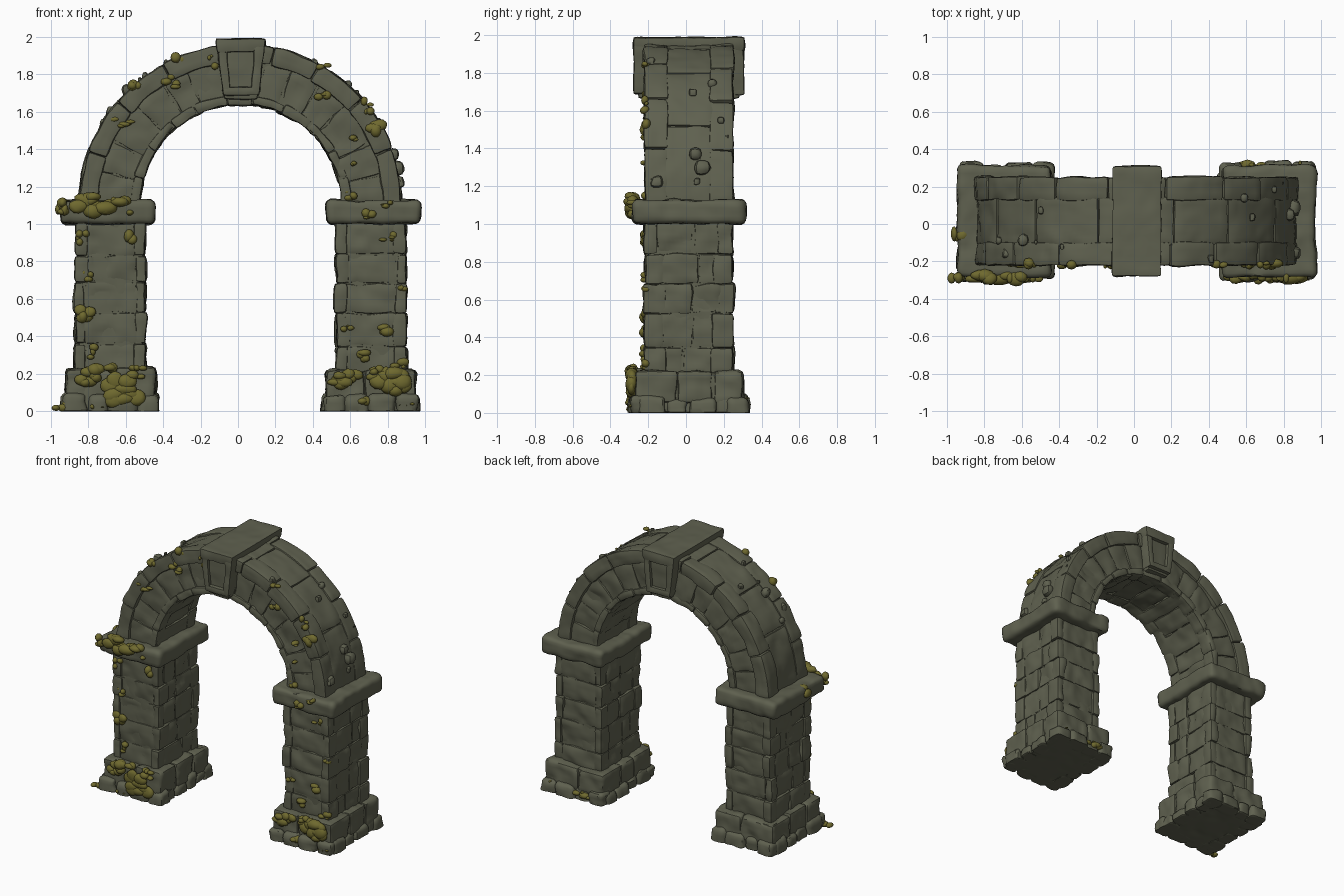
import bpy, bmesh, math, random
from mathutils import Vector, noise

if "Cube" in bpy.data.objects:
    bpy.data.objects.remove(bpy.data.objects["Cube"])

random.seed(11)
U = random.uniform
CX, CY = 0.015, 0.015      # arch axis
ZC, R = 1.10, 0.70         # arch centre height, mean radius


def material(name, rgb):
    m = bpy.data.materials.new(name)
    m.diffuse_color = (*rgb, 1)
    m.use_nodes = True
    m.node_tree.nodes["Principled BSDF"].inputs["Base Color"].default_value = m.diffuse_color
    return m


STONE = material("grey_green_stone", (0.114, 0.118, 0.078))
MOSS = material("yellow_moss", (0.158, 0.142, 0.028))


def roughen(t, amp):
    """Push vertices along their normals with noise and chipped hollows."""
    t.normal_update()
    off = Vector((U(0, 50), U(0, 50), U(0, 50)))
    for v in t.verts:
        p = v.co
        d = noise.noise(p * 7 + off) + 0.5 * noise.noise(p * 17 + off)
        d -= 1.5 * max(0, noise.noise(p * 10 - off) - 0.25)
        v.co = p + v.normal * d * amp
        v.co.z = max(v.co.z, 0)


def merge(bm, t):
    me = bpy.data.meshes.new("tmp")
    t.to_mesh(me)
    t.free()
    bm.from_mesh(me)
    bpy.data.meshes.remove(me)


def block(bm, lo, hi, r=0.014, amp=0.012, step=0.022, warp=None):
    """Rounded, gridded, roughened stone block between two corners."""
    lo, hi = Vector(lo), Vector(hi)
    t = bmesh.new()
    bmesh.ops.create_cube(t, size=1)
    for v in t.verts:
        v.co = Vector(lo[i] + (v.co[i] + 0.5) * (hi[i] - lo[i]) for i in range(3))
    for i in range(3):
        n = max(3, round((hi[i] - lo[i]) / step))
        no = Vector((0, 0, 0))
        no[i] = 1
        for k in range(1, n):
            co = lo.copy()
            co[i] += (hi[i] - lo[i]) * k / n
            bmesh.ops.bisect_plane(t, geom=t.verts[:] + t.edges[:] + t.faces[:],
                                   plane_co=co, plane_no=no)
    for v in t.verts:
        c = Vector(min(max(v.co[i], lo[i] + r), hi[i] - r) for i in range(3))
        d = v.co - c
        if d.length > 1e-6:
            v.co = c + d.normalized() * r
        if warp:
            v.co = warp(v.co)
    roughen(t, amp)
    merge(bm, t)


def finish(bm, name, mat, angle=38):
    me = bpy.data.meshes.new(name)
    bm.to_mesh(me)
    bm.free()
    me.materials.append(mat)
    ob = bpy.data.objects.new(name, me)
    bpy.context.collection.objects.link(ob)
    bpy.ops.object.select_all(action='DESELECT')
    ob.select_set(True)
    bpy.context.view_layer.objects.active = ob
    bpy.ops.object.shade_smooth_by_angle(angle=math.radians(angle))


def cuts(a, b, n, jit):
    return [a + (b - a) * i / n + (U(-jit, jit) if 0 < i < n else 0) for i in range(n + 1)]


def pairs(a):
    return list(zip(a, a[1:]))


for side, label in ((-1, "left"), (1, "right")):
    # pillar: core, corner quoins and face stones in courses
    px, hx, hy = CX + side * 0.695, 0.19, 0.235
    bm = bmesh.new()
    block(bm, (px - 0.172, CY - 0.217, 0.1), (px + 0.172, CY + 0.217, 1.05), amp=0.008)
    for z0, z1 in pairs(cuts(0.2, 1.01, 5, 0.03)):
        for sx in (-1, 1):
            for sy in (-1, 1):
                w, d = U(0.05, 0.075), U(0.07, 0.12)
                ex, ey = hx + U(-0.006, 0.006), hy + U(-0.006, 0.006)
                xs = sorted((px + sx * (ex - w), px + sx * ex))
                ys = sorted((CY + sy * (ey - d), CY + sy * ey))
                block(bm, (xs[0], ys[0], z0), (xs[1], ys[1], z1))
            e = hx - U(0.0, 0.012)
            xs = sorted((px + sx * 0.1, px + sx * e))
            for y0, y1 in pairs(cuts(CY - 0.17, CY + 0.17, 2, 0.05)):
                block(bm, (xs[0], y0, z0), (xs[1], y1, z1), amp=0.016)
            e = hy - U(0.004, 0.014)
            ys = sorted((CY + sx * 0.12, CY + sx * e))
            block(bm, (px - 0.14, ys[0], z0), (px + 0.14, ys[1], z1), amp=0.014)
    finish(bm, label + "_pillar", STONE)

    # base: plinth blocks over a ring of lumpy footing stones
    bm = bmesh.new()
    bx = CX + side * 0.695
    block(bm, (bx - 0.225, CY - 0.275, 0), (bx + 0.225, CY + 0.275, 0.215))
    for x0, x1 in pairs(cuts(bx - 0.24, bx + 0.24, 2, 0.06)):
        for y0, y1 in pairs(cuts(CY - 0.288, CY + 0.288, 3, 0.04)):
            block(bm, (x0, y0, 0.05), (x1, y1, 0.23 + U(-0.015, 0.006)), r=0.022, amp=0.016)
    for x0, x1 in pairs(cuts(bx - 0.258, bx + 0.258, 4, 0.02)):
        for sy in (-1, 1):
            ys = sorted((CY + sy * 0.2, CY + sy * U(0.3, 0.322)))
            block(bm, (x0, ys[0], -0.02), (x1, ys[1], U(0.07, 0.1)), r=0.03, amp=0.018)
    for y0, y1 in pairs(cuts(CY - 0.27, CY + 0.27, 4, 0.02)):
        for sx in (-1, 1):
            xs = sorted((bx + sx * 0.15, bx + sx * U(0.245, 0.262)))
            block(bm, (xs[0], y0, -0.02), (xs[1], y1, U(0.07, 0.1)), r=0.03, amp=0.018)
    finish(bm, label + "_base", STONE)

    # capital slab
    bm = bmesh.new()
    kx = CX + side * 0.708
    block(bm, (kx - 0.25, CY - 0.30, 1.0), (kx + 0.25, CY + 0.30, 1.128), r=0.03, amp=0.012)
    finish(bm, label + "_capital", STONE)


def bend(p):
    a = math.pi / 2 - p.x / R
    return Vector((CX + p.z * math.cos(a), p.y, ZC + p.z * math.sin(a)))


# arch ring: voussoirs, inner rim, raised outer rims and crown slabs
L = R * math.pi / 2
bm = bmesh.new()
block(bm, (-L, CY - 0.205, 0.555), (L, CY + 0.205, 0.835), amp=0.005, step=0.03, warp=bend)
for s0, s1 in pairs(cuts(-L, L, 13, 0.03)):
    e = U(-0.006, 0.006)
    block(bm, (s0, CY - 0.218 + e, 0.538 + e), (s1, CY + 0.218 + e, 0.77), amp=0.014, step=0.026, warp=bend)
for sy in (-1, 1):
    for s0, s1 in pairs(cuts(-L, L, 11, 0.03)):
        ys = sorted((CY + sy * 0.13, CY + sy * 0.23))
        block(bm, (s0, ys[0], 0.536 + U(-0.004, 0.006)), (s1, ys[1], 0.59), amp=0.012, warp=bend)
    for s0, s1 in pairs(cuts(-L, L, 9, 0.04)):
        ys = sorted((CY + sy * 0.11, CY + sy * (0.236 + U(-0.004, 0.004))))
        block(bm, (s0, ys[0], 0.76), (s1, ys[1], 0.862 + U(-0.006, 0.006)), amp=0.01, warp=bend)
for s0, s1 in pairs(cuts(-L, L, 7, 0.05)):
    block(bm, (s0, CY - 0.13, 0.72), (s1, CY + 0.13, 0.853), amp=0.009, warp=bend)
# loose chips standing off the outer face
for i in range(16):
    a, y = U(0.1, 1.1), CY + U(-0.22, 0.22)
    sx = random.choice((-1, 1))
    x, z = CX + sx * 0.86 * math.cos(a), ZC + 0.86 * math.sin(a)
    q = U(0.012, 0.022)
    block(bm, (x - q * 0.7, y - q, z - q), (x + q * 0.7, y + q, z + q), r=0.008, amp=0.03, step=0.012)
finish(bm, "arch_ring", STONE)


# keystone: tapered body with a raised frame front and back
def taper(p):
    k = 1 - 0.27 * (1.985 - p.z) / 0.3
    return Vector((CX + p.x * k, p.y, p.z))


bm = bmesh.new()
block(bm, (-0.125, CY - 0.268, 1.665), (0.125, CY + 0.268, 1.97), amp=0.006, warp=taper)
block(bm, (-0.134, CY - 0.295, 1.915), (0.134, CY + 0.295, 1.99), r=0.012, amp=0.007, warp=taper)
for sy in (-1, 1):
    ys = sorted((CY + sy * 0.2, CY + sy * 0.293))
    for sx in (-1, 1):
        xs = sorted((sx * 0.075, sx * 0.132))
        block(bm, (xs[0], ys[0], 1.69), (xs[1], ys[1], 1.95), r=0.01, amp=0.006, warp=taper)
    block(bm, (-0.128, ys[0], 1.685), (0.128, ys[1], 1.73), r=0.01, amp=0.006, warp=taper)
finish(bm, "keystone", STONE)


def moss(name, y, depth, patches):
    """Clusters of lumpy flattened blobs: x, z, half width, half height."""
    bm = bmesh.new()
    for x, z, w, h in patches:
        n = max(3, round(w * h / 0.0005))
        for i in range(min(n, 14)):
            t = bmesh.new()
            bmesh.ops.create_icosphere(t, subdivisions=2, radius=1)
            a, k = U(0, 6.28), math.sqrt(U(0, 0.7))
            q = min(w, h)
            c = Vector((x + w * k * math.cos(a), y + U(-0.3, 0.3) * depth, z + h * k * math.sin(a)))
            s = Vector((min(w, q * 1.4) * U(0.4, 0.75), depth * U(0.6, 1), q * U(0.4, 0.75)))
            for v in t.verts:
                v.co = c + v.co * s
            roughen(t, 0.016)
            merge(bm, t)
    finish(bm, name, MOSS, 50)


moss("arch_moss", -0.215, 0.026, [
    (-0.63, 1.54, 0.07, 0.035), (-0.55, 1.73, 0.05, 0.04), (-0.35, 1.76, 0.07, 0.035),
    (-0.32, 1.87, 0.04, 0.04), (-0.14, 1.85, 0.025, 0.06), (0.46, 1.83, 0.05, 0.03),
    (0.46, 1.68, 0.04, 0.03), (0.69, 1.63, 0.035, 0.05), (0.77, 1.51, 0.06, 0.05),
    (0.63, 1.45, 0.025, 0.02), (0.62, 1.31, 0.02, 0.02), (0.59, 1.15, 0.04, 0.03)])
moss("pillar_moss", -0.215, 0.026, [
    (-0.83, 0.92, 0.03, 0.06), (-0.59, 0.92, 0.04, 0.04), (-0.81, 0.72, 0.03, 0.03),
    (-0.82, 0.53, 0.05, 0.05), (-0.77, 0.31, 0.03, 0.06), (0.80, 0.93, 0.09, 0.025),
    (0.58, 0.44, 0.055, 0.025), (0.80, 0.45, 0.05, 0.035), (0.87, 0.65, 0.03, 0.02),
    (0.68, 0.29, 0.06, 0.035), (0.84, 0.25, 0.06, 0.03)])
moss("capital_moss", -0.285, 0.034, [
    (-0.92, 1.08, 0.05, 0.05), (-0.78, 1.10, 0.11, 0.06), (-0.64, 1.12, 0.06, 0.04),
    (-0.57, 1.05, 0.03, 0.025), (0.68, 1.06, 0.04, 0.035), (0.80, 1.11, 0.04, 0.02)])
moss("capital_side_moss", -0.05, 0.045, [(-0.93, 1.10, 0.045, 0.045), (0.955, 1.05, 0.03, 0.04)])
moss("base_moss", -0.285, 0.03, [
    (-0.74, 0.21, 0.11, 0.04), (-0.53, 0.21, 0.09, 0.035), (-0.62, 0.11, 0.11, 0.07),
    (-0.80, 0.18, 0.05, 0.04), (-0.93, 0.03, 0.07, 0.025), (-0.74, 0.03, 0.06, 0.025),
    (0.60, 0.17, 0.10, 0.05), (0.84, 0.15, 0.10, 0.07), (0.72, 0.21, 0.10, 0.035),
    (0.70, 0.05, 0.05, 0.03), (0.90, 0.03, 0.05, 0.02)])
moss("back_base_moss", 0.315, 0.03, [(0.64, 0.04, 0.08, 0.03), (0.86, 0.06, 0.05, 0.03)])
